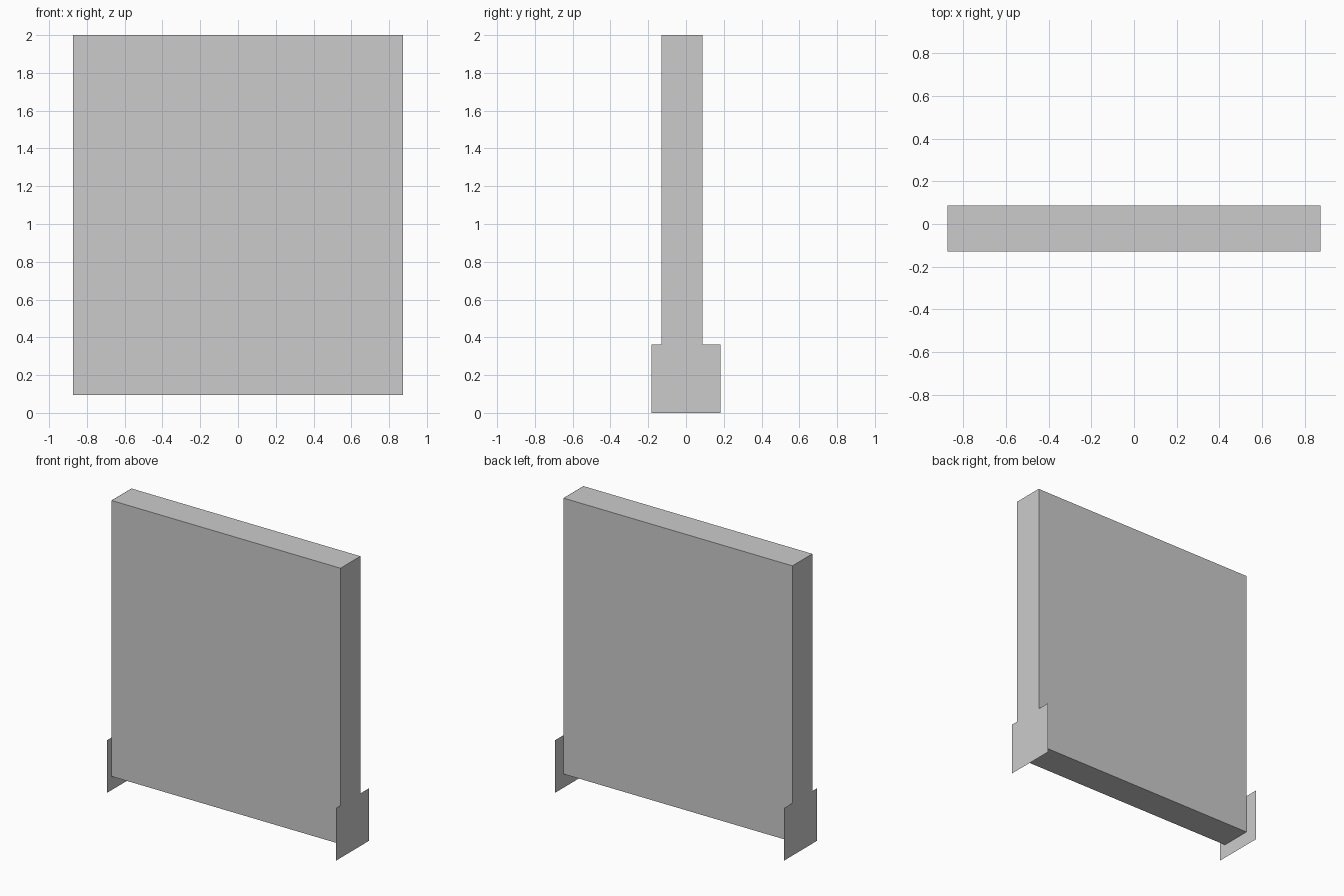
import bpy

if "Cube" in bpy.data.objects:
    bpy.data.objects.remove(bpy.data.objects["Cube"])

HALF_W = 0.875             # half width at the end plates
FRONT, BACK = -0.13, 0.087 # panel depth limits
BOTTOM, TOP = 0.095, 2.0
MID = (FRONT + BACK) / 2
FOOT_Y, FOOT_Z = 0.182, 0.363


def mesh_object(name, verts, faces):
    mesh = bpy.data.meshes.new(name)
    mesh.from_pydata(verts, [], faces)
    obj = bpy.data.objects.new(name, mesh)
    bpy.context.collection.objects.link(obj)
    return obj


def slab(name, y0, y1):
    bpy.ops.mesh.primitive_cube_add(
        size=1, location=(0, (y0 + y1) / 2, (BOTTOM + TOP) / 2))
    obj = bpy.context.object
    obj.name = name
    obj.scale = (2 * HALF_W - 0.002, y1 - y0, TOP - BOTTOM)
    bpy.ops.object.transform_apply(location=False, rotation=False, scale=True)


# Two board halves meeting at a seam along the top
slab("front_board", FRONT, MID)
slab("back_board", MID, BACK)

# Thin sheet end plates: narrow upright widening into a foot
profile = [(-FOOT_Y, 0), (FOOT_Y, 0), (FOOT_Y, FOOT_Z), (BACK, FOOT_Z),
           (BACK, TOP), (FRONT, TOP), (FRONT, FOOT_Z), (-FOOT_Y, FOOT_Z)]
for side, name in ((1, "right_end_plate"), (-1, "left_end_plate")):
    order = list(range(len(profile)))[::side]   # normals face outward
    mesh_object(name, [(side * HALF_W, y, z) for y, z in profile], [order])
